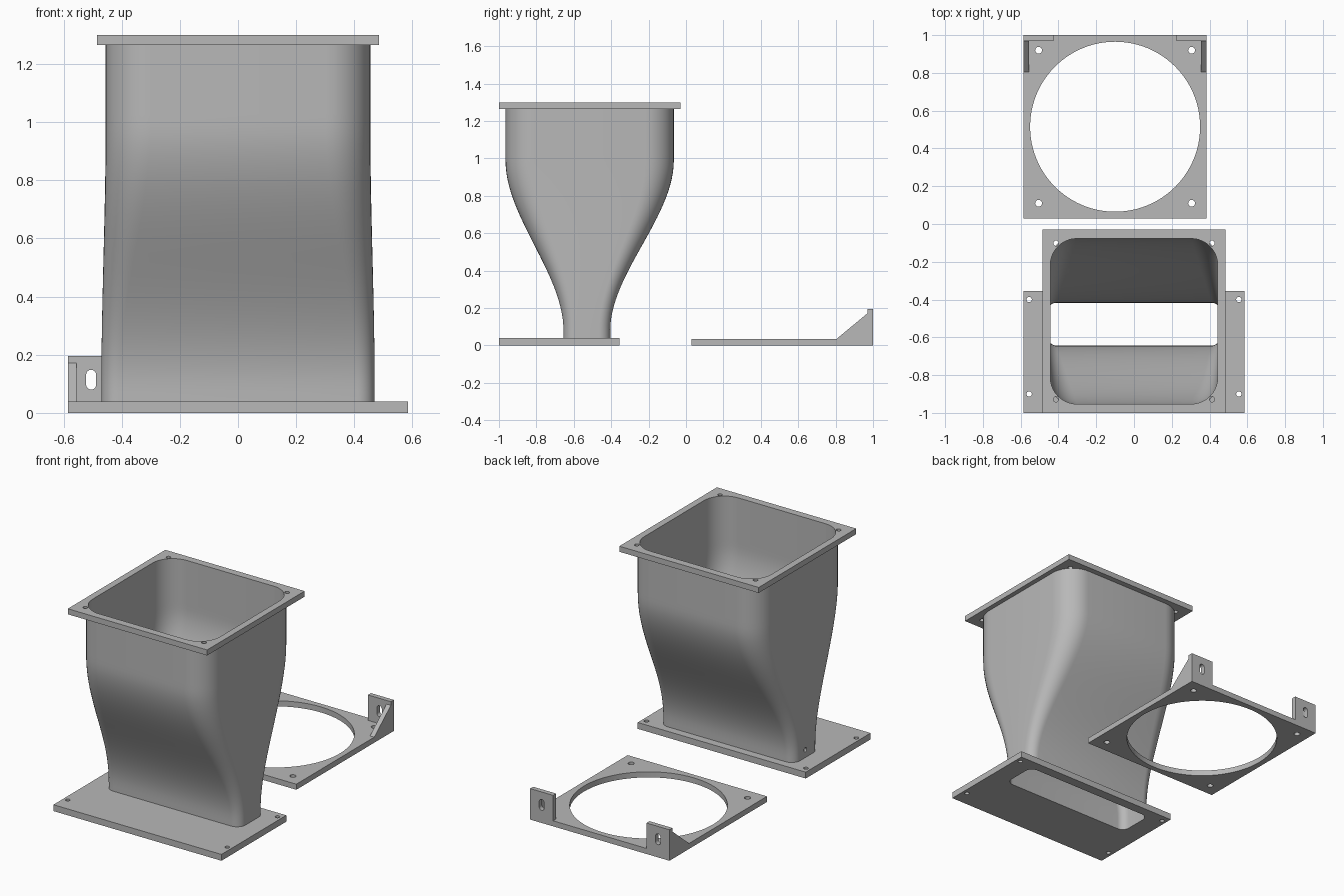
import bpy
import bmesh
from math import pi, sin, cos
from mathutils import Matrix, Vector

cube = bpy.data.objects.get("Cube")
if cube:
    bpy.data.objects.remove(cube, do_unlink=True)

grey = bpy.data.materials.new("light_grey")
grey.use_nodes = True
color = (0.48, 0.48, 0.48, 1)
grey.diffuse_color = color
grey.node_tree.nodes["Principled BSDF"].inputs["Base Color"].default_value = color


def rounded_rect(cx, cy, hx, hy, r, seg=10):
    """Counter-clockwise outline with rounded corners."""
    pts = []
    for i, (sx, sy) in enumerate(((1, 1), (-1, 1), (-1, -1), (1, -1))):
        for k in range(seg + 1):
            a = (i + k / seg) * pi / 2
            pts.append((cx + sx * (hx - r) + r * cos(a), cy + sy * (hy - r) + r * sin(a)))
    return pts


def rect(x0, x1, y0, y1):
    return [(x0, y0), (x1, y0), (x1, y1), (x0, y1)]


def circle(cx, cy, r, n=24):
    return [(cx + r * cos(2 * pi * k / n), cy + r * sin(2 * pi * k / n)) for k in range(n)]


def finish(name, mesh):
    mesh.name = name
    mesh.materials.clear()
    mesh.materials.append(grey)
    ob = bpy.data.objects.new(name, mesh)
    bpy.context.collection.objects.link(ob)
    bpy.ops.object.select_all(action='DESELECT')
    ob.select_set(True)
    bpy.context.view_layer.objects.active = ob
    bpy.ops.object.shade_smooth_by_angle(angle=pi / 6)
    return ob


def plate(name, outlines, thick, matrix=Matrix()):
    """Extrude an outline with holes along local z, from 0 to thick."""
    cu = bpy.data.curves.new(name + "_outline", 'CURVE')
    cu.dimensions = '2D'
    cu.fill_mode = 'BOTH'
    cu.extrude = thick / 2
    for pts in outlines:
        sp = cu.splines.new('POLY')
        sp.points.add(len(pts) - 1)
        for p, (x, y) in zip(sp.points, pts):
            p.co = (x, y, 0, 1)
        sp.use_cyclic_u = True
    tmp = bpy.data.objects.new(name + "_outline", cu)
    bpy.context.collection.objects.link(tmp)
    bpy.context.view_layer.update()
    mesh = bpy.data.meshes.new_from_object(tmp.evaluated_get(bpy.context.evaluated_depsgraph_get()))
    bpy.data.objects.remove(tmp, do_unlink=True)
    bpy.data.curves.remove(cu)
    mesh.transform(matrix @ Matrix.Translation((0, 0, thick / 2)))
    bm = bmesh.new()
    bm.from_mesh(mesh)
    bmesh.ops.remove_doubles(bm, verts=bm.verts, dist=1e-5)
    bmesh.ops.recalc_face_normals(bm, faces=bm.faces)
    bm.to_mesh(mesh)
    bm.free()
    return finish(name, mesh)


WALL = 0.012
BASE_Z, RIM_Z = 0.04, 1.265


def section(z, inset):
    """Duct cross-section easing from narrow slot to rounded square."""
    t = min(max((z - 0.08) / 0.91, 0), 1)
    t = t * t * (3 - 2 * t)

    def mix(a, b):
        return a + (b - a) * t
    return rounded_rect(0, mix(-0.53, -0.515), mix(0.47, 0.455) - inset,
                        mix(0.125, 0.45) - inset, mix(0.06, 0.153) - inset)


# Hollow transition duct: outer skin up, inner skin down, closed at both ends
bm = bmesh.new()
steps = 36
levels = [BASE_Z + (RIM_Z - BASE_Z) * i / steps for i in range(steps + 1)]
path = [(z, 0) for z in levels] + [(z, WALL) for z in reversed(levels)]
rings = [[bm.verts.new((x, y, z)) for x, y in section(z, inset)] for z, inset in path]
for a, b in zip(rings, rings[1:] + rings[:1]):
    n = len(a)
    for k in range(n):
        j = (k + 1) % n
        bm.faces.new((a[k], a[j], b[j], b[k]))
bmesh.ops.recalc_face_normals(bm, faces=bm.faces)
mesh = bpy.data.meshes.new("duct")
bm.to_mesh(mesh)
bm.free()
duct = finish("duct", mesh)

# Small screw hole low in the duct's side wall
bpy.ops.mesh.primitive_cylinder_add(vertices=20, radius=0.014, depth=0.1,
                                    location=(-0.465, -0.515, 0.09), rotation=(0, pi / 2, 0))
cutter = bpy.context.object
cutter.name = "hole_cutter"
cutter.hide_render = True
mod = duct.modifiers.new("side_hole", 'BOOLEAN')
mod.operation = 'DIFFERENCE'
mod.solver = 'EXACT'
mod.object = cutter
bpy.context.view_layer.objects.active = duct
bpy.ops.object.modifier_apply(modifier=mod.name)
bpy.data.objects.remove(cutter, do_unlink=True)

# Flanges at both ends of the duct
base_holes = [circle(x, y, 0.014) for x in (-0.555, 0.555) for y in (-0.9, -0.4)]
plate("base_flange", [rect(-0.585, 0.585, -1, -0.355), section(0, WALL)] + base_holes, BASE_Z)
rim_holes = [circle(x, -0.515 + y, 0.014) for x in (-0.413, 0.413) for y in (-0.413, 0.413)]
plate("top_flange", [rect(-0.485, 0.485, -1, -0.03), section(RIM_Z, WALL)] + rim_holes,
      1.3 - RIM_Z, Matrix.Translation((0, 0, RIM_Z)))

# Separate mounting plate with a large round opening
CX, CY, T = -0.1, 0.515, 0.035
holes = [circle(CX + x, CY + y, 0.018) for x in (-0.405, 0.405) for y in (-0.405, 0.405)]
plate("mounting_plate", [rect(CX - 0.485, CX + 0.485, 0.03, 1),
                         circle(CX, CY, 0.45, 96)] + holes, T)

# Upright slotted tabs with triangular gussets at the back corners
upright = Matrix.Translation((0, 1, 0)) @ Matrix.Rotation(pi / 2, 4, 'X')
sideways = Matrix(((0, 0, 1, 0), (1, 0, 0, 0), (0, 1, 0, 0), (0, 0, 0, 1)))
for side, s in (("right", -1), ("left", 1)):
    x = CX + s * 0.405
    plate(side + "_tab", [rect(x - 0.08, x + 0.08, T, 0.195),
                          rounded_rect(x, 0.114, 0.017, 0.034, 0.0169)], 0.03, upright)
    plate(side + "_gusset", [[(0.805, T), (0.97, T), (0.97, 0.172)]], 0.03,
          Matrix.Translation((CX + s * 0.47 - 0.015, 0, 0)) @ sideways)
